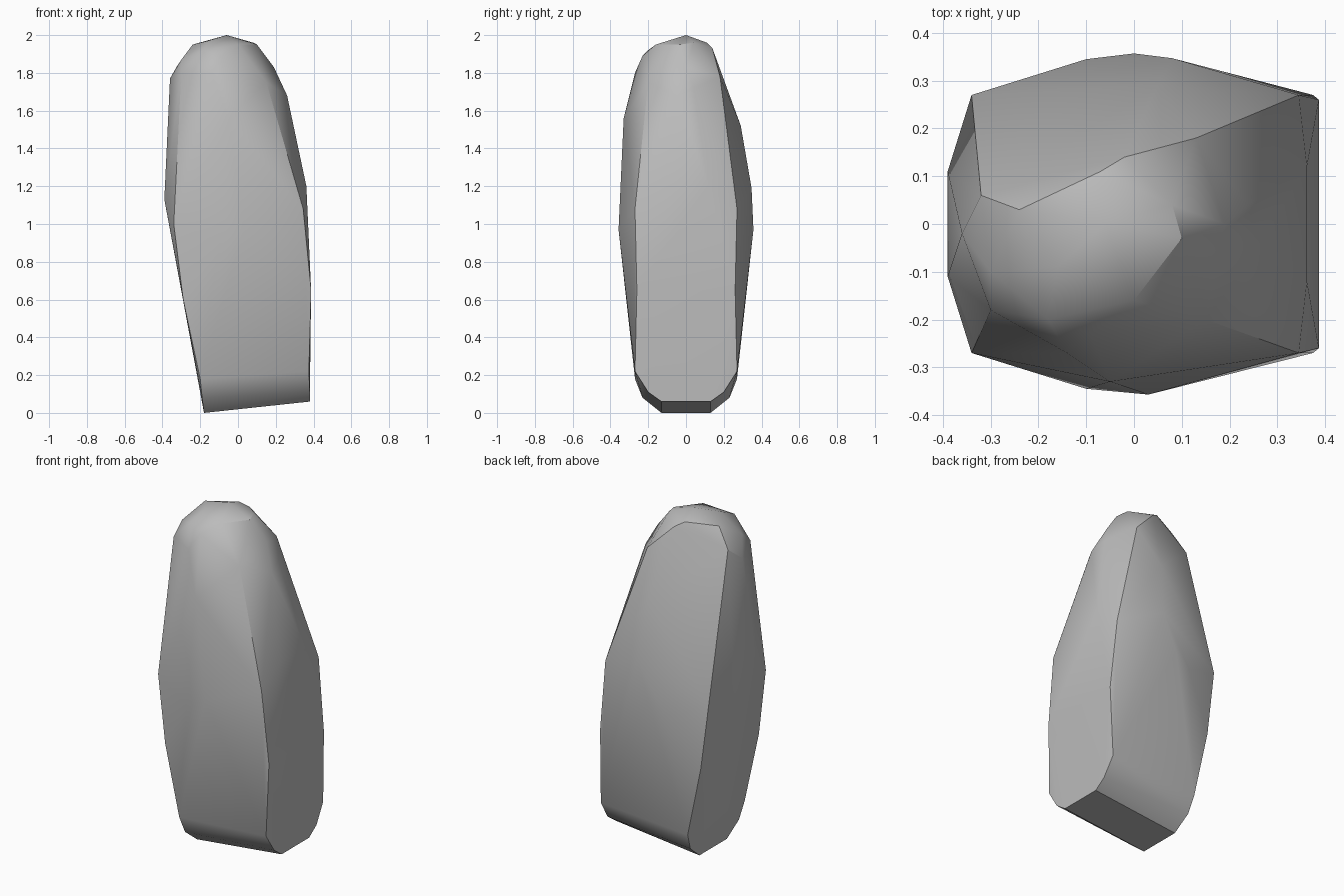
import bpy
import bmesh
import math


def remove_default_cube():
    cube = bpy.data.objects.get("Cube")
    if cube:
        bpy.data.objects.remove(cube, do_unlink=True)


def make_material(name, colour):
    material = bpy.data.materials.new(name)
    material.use_nodes = True
    material.diffuse_color = colour
    shader = material.node_tree.nodes["Principled BSDF"]
    shader.inputs["Base Color"].default_value = colour
    return material


def mirrored(points):
    """Repeat every point on the front and on the back."""
    return [(x, side * y, z) for x, y, z in points for side in (-1, 1)]


def hull_object(name, points, material):
    """Wrap a convex skin round the points and shade it by angle."""
    bm = bmesh.new()
    for point in points:
        bm.verts.new(point)
    result = bmesh.ops.convex_hull(bm, input=bm.verts)
    loose = [item for item in result["geom_interior"] + result["geom_unused"]
             if isinstance(item, bmesh.types.BMVert)]
    bmesh.ops.delete(bm, geom=list(set(loose)), context="VERTS")
    bmesh.ops.recalc_face_normals(bm, faces=bm.faces)
    mesh = bpy.data.meshes.new(name)
    bm.to_mesh(mesh)
    bm.free()
    mesh.materials.append(material)
    obj = bpy.data.objects.new(name, mesh)
    bpy.context.collection.objects.link(obj)
    bpy.ops.object.select_all(action="DESELECT")
    obj.select_set(True)
    bpy.context.view_layer.objects.active = obj
    bpy.ops.object.shade_smooth_by_angle(angle=math.radians(30))
    return obj


remove_default_cube()
stone_grey = make_material("stone grey", (0.5, 0.5, 0.5, 1.0))

# Slanted foot with chamfered front and back edges
foot = mirrored([
    (-.18, .13, 0), (-.19, .23, .08), (-.2, .27, .18),
    (.38, .13, .06), (.38, .2, .11), (.375, .27, .22),
])

# Corners of the flat ends, and the bulge of the left-hand end
ends = mirrored([
    (-.29, .275, .6), (-.34, .27, 1), (-.39, .11, 1.13),
    (.387, .26, .65), (.345, .27, 1.08), (.362, .12, 1.2),
])

# Swelling of the broad front and back
front = [(-.1, -.345, .9), (.03, -.357, .97), (-.05, -.33, 1.56)]
back = [(-.1, .345, .9), (0, .357, .97), (.08, .347, 1.19),
        (.05, .29, 1.52)]

# Shoulders where the sides turn in to the top
shoulders = [
    (-.36, -.02, 1.77), (-.3, -.18, 1.8), (-.14, -.27, 1.8),
    (.13, .18, 1.78), (.24, .04, 1.72), (.26, -.05, 1.68),
    (.15, -.2, 1.75), (-.32, .06, 1.84),
]

# Rounded crown
crown = [
    (-.3, -.1, 1.87), (-.18, -.2, 1.92), (-.09, -.23, 1.89),
    (0, -.16, 1.95), (-.16, -.09, 1.97), (-.24, .03, 1.95),
    (-.07, .11, 1.96), (-.02, .14, 1.93), (.08, .04, 1.96),
    (.1, -.03, 1.95), (.19, 0, 1.83), (-.06, 0, 2),
]

hull_object("standing_stone", foot + ends + front + back + shoulders + crown,
            stone_grey)
